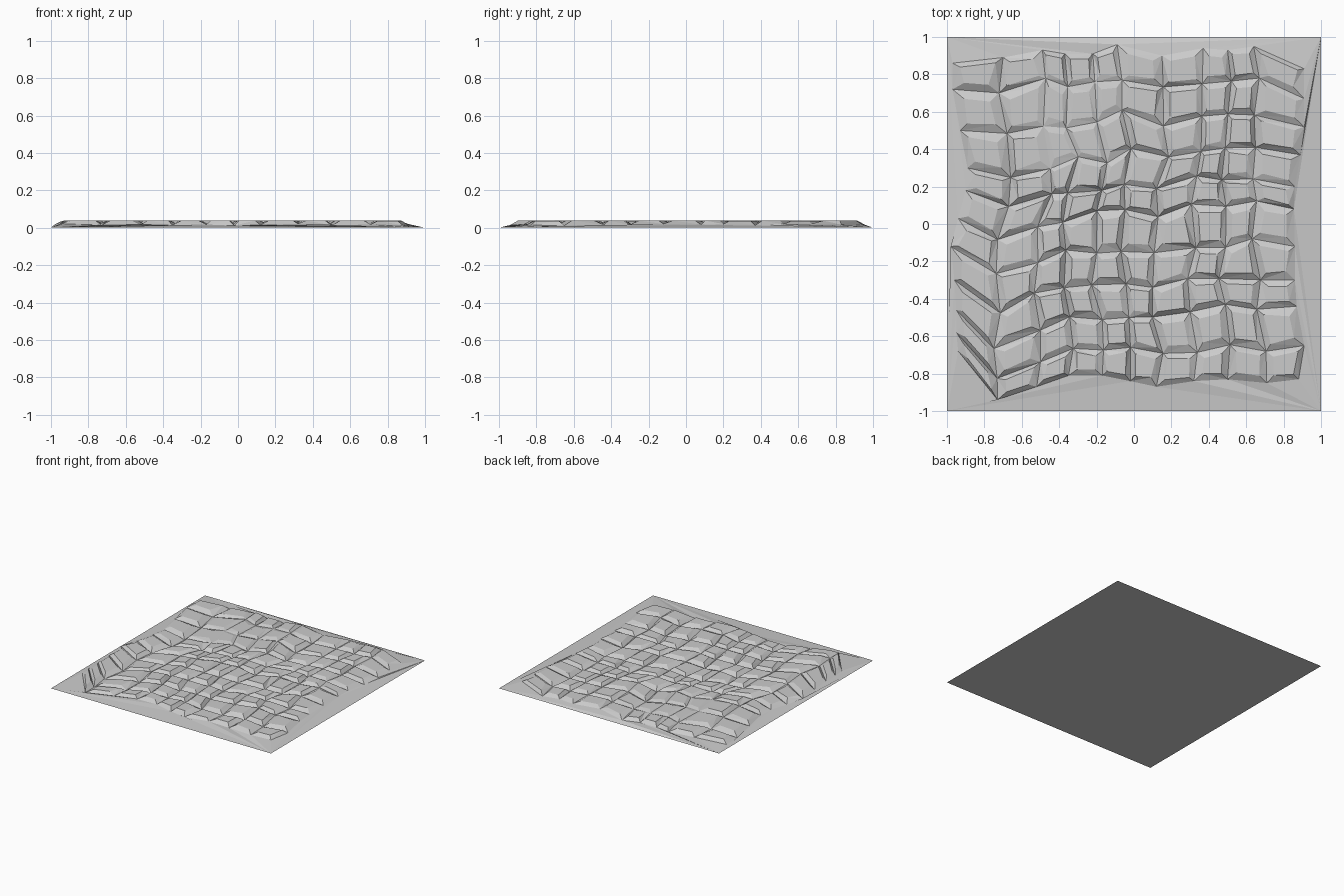
import bpy, bmesh, random
from mathutils import Vector

if "Cube" in bpy.data.objects:
    bpy.data.objects.remove(bpy.data.objects["Cube"])

random.seed(4)
N = 10        # stones per side
TOP = 0.04    # height of the stone tops

# Irregular outline of the paved area, one run of points per side
top = [(-.97, .86), (-.70, .89), (-.49, .93), (-.37, .91), (-.22, .91), (-.09, .96),
       (.15, .90), (.37, .94), (.50, .93), (.64, .95), (.91, .83)]
bottom = [(-.94, -.68), (-.73, -.94), (-.52, -.87), (-.35, -.81), (-.17, -.81), (-.02, -.84),
          (.12, -.87), (.32, -.84), (.50, -.83), (.71, -.85), (.88, -.83)]
left = [top[0], (-.97, .72), (-.93, .50), (-.89, .30), (-.90, .18), (-.94, .03),
        (-.98, -.12), (-.96, -.30), (-.95, -.46), (-.95, -.58), bottom[0]]
right = [top[-1], (.91, .67), (.91, .52), (.89, .37), (.86, .20), (.855, .08),
         (.86, -.12), (.86, -.30), (.87, -.44), (.91, -.65), bottom[-1]]
top, bottom, left, right = [[Vector(p) for p in s] for s in (top, bottom, left, right)]


def joint_point(i, j):
    """Joint crossing i across, j down, blended from the four sides."""
    u, v = i / N, j / N
    p = (top[i] * (1 - v) + bottom[i] * v + left[j] * (1 - u) + right[j] * u
         - (top[0] * (1 - u) + top[N] * u) * (1 - v)
         - (bottom[0] * (1 - u) + bottom[N] * u) * v)
    if 0 < i < N and 0 < j < N:
        p += Vector((random.uniform(-.025, .025), random.uniform(-.025, .025)))
    # joints are shallower in the worn patch at upper left
    worn = abs(p.x + .35) < .3 and abs(p.y - .52) < .3
    z = random.uniform(.024, .03) if worn else random.uniform(.010, .022)
    return p.x, p.y, z


bm = bmesh.new()
joints = [[bm.verts.new(joint_point(i, j)) for i in range(N + 1)] for j in range(N + 1)]

# Stones: flat tops with sloping sides down to the joints
for j in range(N):
    for i in range(N):
        foot = [joints[j + 1][i], joints[j + 1][i + 1], joints[j][i + 1], joints[j][i]]
        mid = sum((f.co for f in foot), Vector()) / 4
        h = TOP - random.uniform(0, .003)
        cap = []
        for f in foot:
            c = mid + (f.co - mid) * random.uniform(.52, .72)
            cap.append(bm.verts.new((c.x, c.y, h)))
        bm.faces.new(cap)
        for k in range(4):
            n = (k + 1) % 4
            bm.faces.new((foot[k], foot[n], cap[n], cap[k]))

# Sloping border from the paving down to the square edge
tl, tr, br, bl = [bm.verts.new((x, y, 0)) for x, y in ((-1, 1), (1, 1), (1, -1), (-1, -1))]
runs = [(tl, tr, joints[0]), (tr, br, [r[N] for r in joints]),
        (br, bl, joints[N][::-1]), (bl, tl, [r[0] for r in joints][::-1])]
for a, b, run in runs:
    half = N // 2
    for k in range(N):
        bm.faces.new((run[k], run[k + 1], a if k < half else b))
    bm.faces.new((a, run[half], b))

# Flat underside
bm.faces.new((tl, tr, br, bl))
bmesh.ops.triangulate(bm, faces=[f for f in bm.faces if len(f.verts) == 4])
bmesh.ops.recalc_face_normals(bm, faces=bm.faces)

mesh = bpy.data.meshes.new("stone_paving")
bm.to_mesh(mesh)
bm.free()
bpy.context.collection.objects.link(bpy.data.objects.new("stone_paving", mesh))
